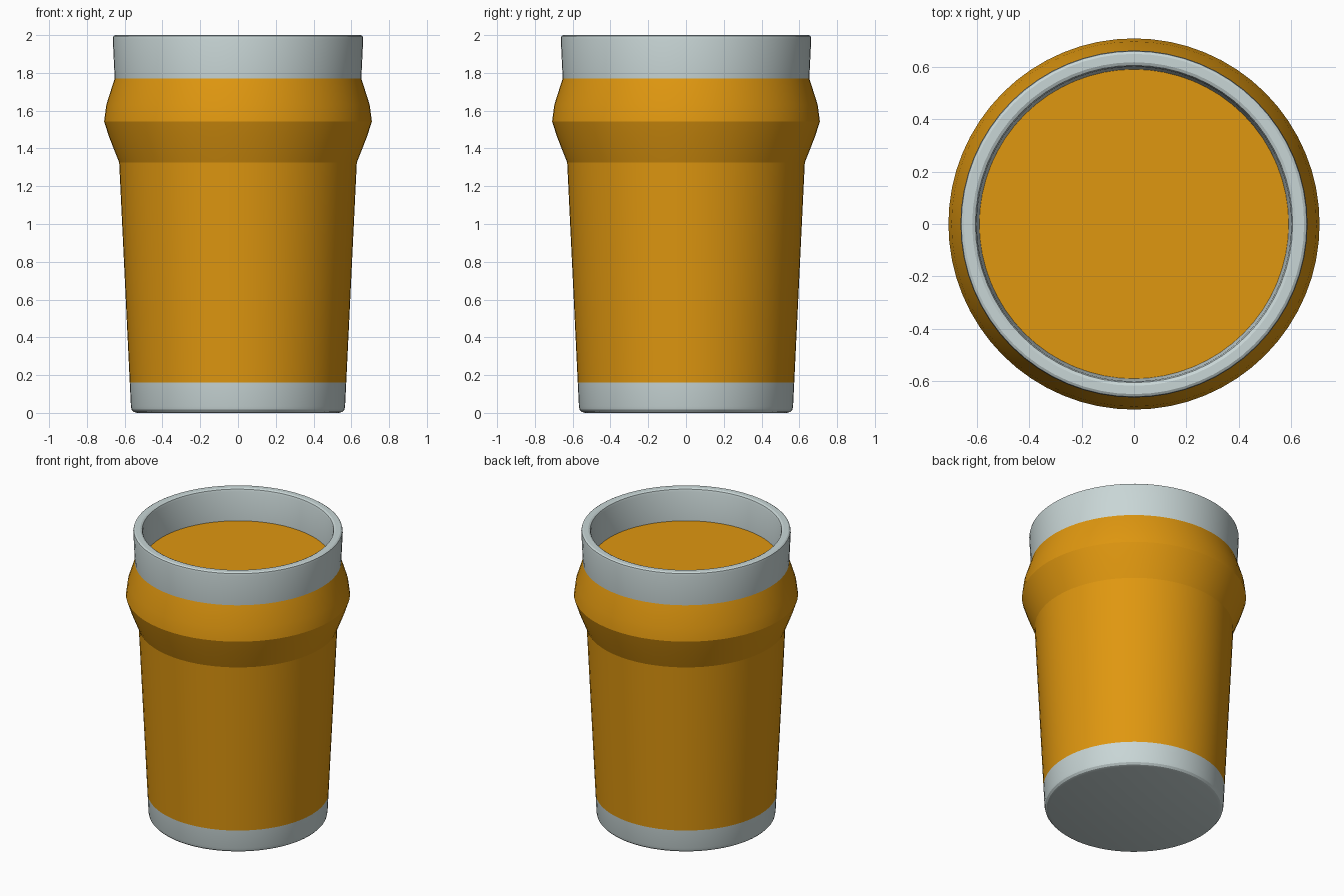
import bpy, bmesh, math

if "Cube" in bpy.data.objects:
    bpy.data.objects.remove(bpy.data.objects["Cube"])

SIDES = 64


def material(name, rgb):
    m = bpy.data.materials.new(name)
    m.diffuse_color = (*rgb, 1)
    m.use_nodes = True
    m.node_tree.nodes["Principled BSDF"].inputs["Base Color"].default_value = m.diffuse_color
    return m


glass = material("pale_glass", (0.58, 0.67, 0.67))
beer = material("amber_beer", (0.74, 0.31, 0.005))


def lathe(name, profile, mats, rule):
    """Spin (radius, height) points round z; radius 0 closes with a cap."""
    bm = bmesh.new()
    rings = []
    for r, z in profile:
        rings.append([bm.verts.new((r * math.cos(a), r * math.sin(a), z))
                      for a in (2 * math.pi * i / SIDES for i in range(SIDES))])
    for low, high in zip(rings, rings[1:]):
        for i in range(SIDES):
            j = (i + 1) % SIDES
            bm.faces.new((low[i], low[j], high[j], high[i]))
    bm.faces.new(rings[0][::-1])
    bm.faces.new(rings[-1])
    for f in bm.faces:
        f.material_index = rule(f.calc_center_median())
    me = bpy.data.meshes.new(name)
    bm.to_mesh(me)
    bm.free()
    ob = bpy.data.objects.new(name, me)
    bpy.context.collection.objects.link(ob)
    for m in mats:
        me.materials.append(m)
    bpy.ops.object.select_all(action='DESELECT')
    ob.select_set(True)
    bpy.context.view_layer.objects.active = ob
    bpy.ops.object.shade_smooth_by_angle(angle=math.radians(18))
    return ob


# Glass: rounded foot, tapered wall, bulge, rounded rim, then down inside to the beer
wall = [(0.535, 0), (0.552, 0.005), (0.563, 0.017), (0.567, 0.035),
        (0.573, 0.16), (0.629, 1.325), (0.681, 1.457), (0.709, 1.542),
        (0.697, 1.632), (0.653, 1.77), (0.663, 1.98), (0.660, 1.994),
        (0.650, 2.0), (0.618, 2.0), (0.606, 1.994), (0.601, 1.98), (0.591, 1.78)]


def filled(c):
    inside = math.hypot(c.x, c.y) < 0.1 and c.z > 1
    return 1 if inside or 0.16 < c.z < 1.77 else 0


# The last ring's cap is the beer surface; the wall between the bands shows beer
lathe("pint_glass", wall, [glass, beer], filled)
